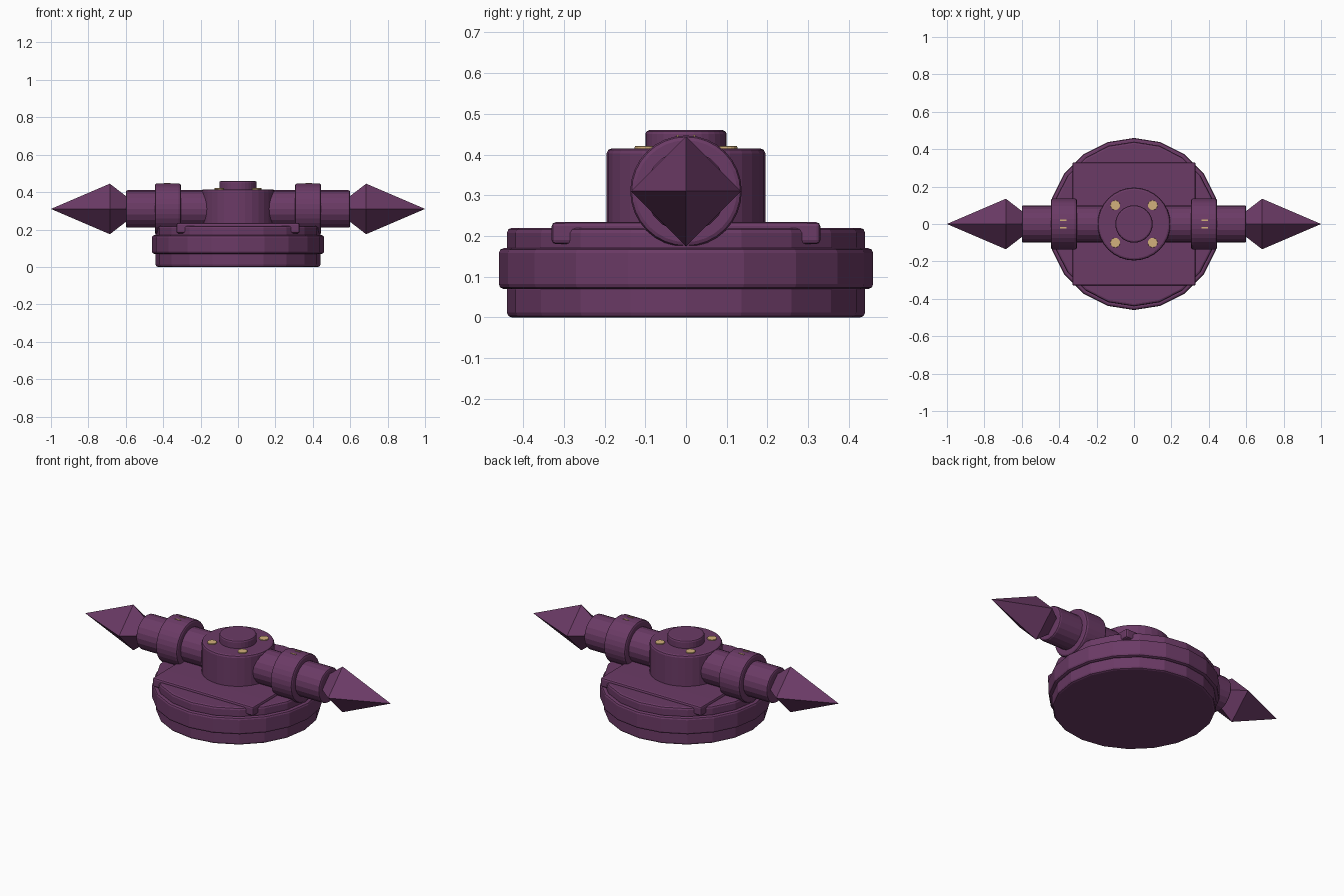
import bpy, bmesh, math
from mathutils import Matrix, Vector

if "Cube" in bpy.data.objects:
    bpy.data.objects.remove(bpy.data.objects["Cube"])


def material(name, rgb):
    m = bpy.data.materials.new(name)
    m.diffuse_color = (*rgb, 1)
    m.use_nodes = True
    m.node_tree.nodes["Principled BSDF"].inputs["Base Color"].default_value = m.diffuse_color
    return m


PURPLE = material("dark_purple", (0.147, 0.043, 0.132))
GOLD = material("pale_gold", (0.65, 0.44, 0.2))
AXIS_Z = 0.31


def finish(bm, name, mat):
    bmesh.ops.recalc_face_normals(bm, faces=bm.faces)
    me = bpy.data.meshes.new(name)
    bm.to_mesh(me)
    bm.free()
    me.materials.append(mat)
    ob = bpy.data.objects.new(name, me)
    bpy.context.collection.objects.link(ob)
    return ob


def drum(name, r, a, b, sides, bevel, mat=PURPLE, along_x=False, centre=(0, 0), side=1):
    """Chamfered cylinder from a to b, along z or along the x axis of the arms."""
    k = bevel * 0.3
    rings = [(r - bevel, a), (r - k, a + k), (r, a + bevel),
             (r, b - bevel), (r - k, b - k), (r - bevel, b)]
    bm = bmesh.new()
    loops = []
    for rad, h in rings:
        loop = []
        for i in range(sides):
            t = 2 * math.pi * i / sides
            c, s = rad * math.cos(t), rad * math.sin(t)
            co = (side * h, c, AXIS_Z + s) if along_x else (centre[0] + c, centre[1] + s, h)
            loop.append(bm.verts.new(co))
        loops.append(loop)
    for lo, hi in zip(loops, loops[1:]):
        for i in range(sides):
            j = (i + 1) % sides
            bm.faces.new((lo[i], lo[j], hi[j], hi[i]))
    bm.faces.new(loops[0])
    bm.faces.new(loops[-1])
    return finish(bm, name, mat)


# Stacked round base
drum("base_foot", 0.44, 0.0, 0.08, 20, 0.012)
drum("base_rim", 0.46, 0.07, 0.17, 20, 0.012)
drum("base_top", 0.44, 0.16, 0.22, 20, 0.012)

# Square deck plate whose corners overhang the base
profile = [(-0.33, 0.18), (-0.33, 0.234), (-0.21, 0.235),
           (0.21, 0.235), (0.33, 0.234), (0.33, 0.18)]
bm = bmesh.new()
ends = [[bm.verts.new((x, y, z)) for y, z in profile] for x in (-0.33, 0.33)]
for i in range(len(profile)):
    j = (i + 1) % len(profile)
    bm.faces.new((ends[0][i], ends[0][j], ends[1][j], ends[1][i]))
for e in ends:
    bm.faces.new(e)
plate = finish(bm, "deck_plate", PURPLE)
bev = plate.modifiers.new("bevel", 'BEVEL')
bev.width = 0.01
bev.segments = 2
bev.limit_method = 'ANGLE'

# Central hub and its cap
drum("hub", 0.195, 0.2, 0.415, 32, 0.012)
drum("hub_cap", 0.1, 0.40, 0.46, 32, 0.01)

# Gold studs around the cap
for sx in (-1, 1):
    for sy in (-1, 1):
        drum("hub_stud", 0.026, 0.405, 0.421, 16, 0.002, GOLD, centre=(sx * 0.1, sy * 0.1))

# Mirrored arms, collars and pointed ends
for s, label in ((-1, "left"), (1, "right")):
    drum(label + "_arm", 0.1, 0.05, 0.6, 20, 0.01, along_x=True, side=s)
    drum(label + "_collar", 0.137, 0.305, 0.445, 32, 0.012, along_x=True, side=s)

    # Four-sided spike with a short back taper
    bm = bmesh.new()
    ring = [bm.verts.new((s * 0.685, 0.135 * math.cos(t), AXIS_Z + 0.135 * math.sin(t)))
            for t in (0, math.pi / 2, math.pi, 1.5 * math.pi)]
    for x in (0.51, 1.0):
        tip = bm.verts.new((s * x, 0, AXIS_Z))
        for i in range(4):
            bm.faces.new((ring[i], ring[(i + 1) % 4], tip))
    finish(bm, label + "_spike", PURPLE)

    # Small gold slivers on top of the collar
    for sy in (-1, 1):
        bm = bmesh.new()
        mat = Matrix.Translation(Vector((s * 0.378, sy * 0.02, 0.446))) @ Matrix.Diagonal((0.034, 0.006, 0.004, 1))
        bmesh.ops.create_cube(bm, size=1, matrix=mat)
        finish(bm, label + "_collar_inlay", GOLD)
